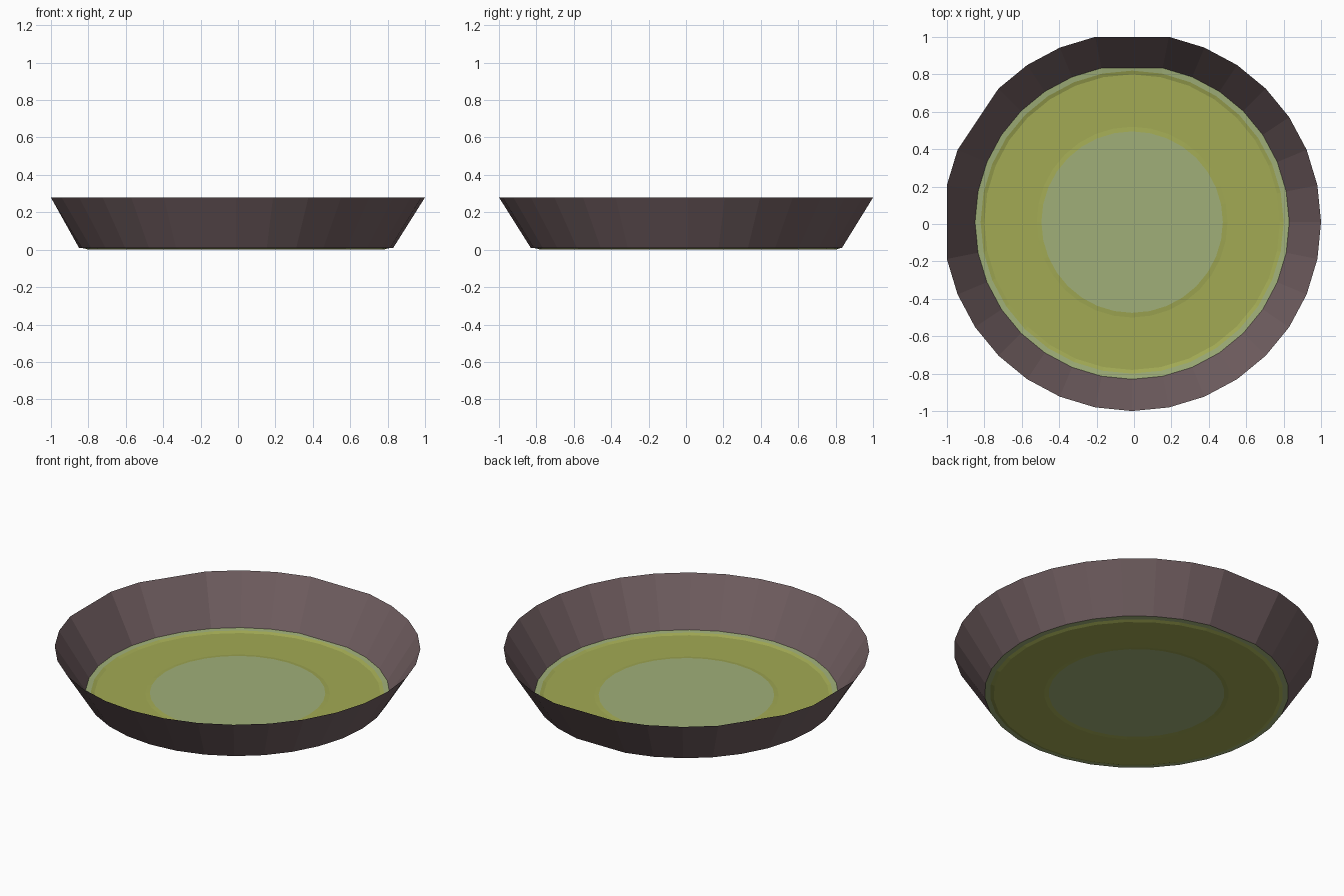
import bpy, bmesh, math

if "Cube" in bpy.data.objects:
    bpy.data.objects.remove(bpy.data.objects["Cube"])

N = 32                      # sides of the dish
CX, CY = -0.01, 0.01        # slight offset caused by the trimmed rim corners
TOP, LEFT, UPPER_LEFT = 8, 16, 13


def material(name, rgb):
    m = bpy.data.materials.new(name)
    m.diffuse_color = (*rgb, 1)
    m.use_nodes = True
    m.node_tree.nodes["Principled BSDF"].inputs["Base Color"].default_value = m.diffuse_color
    return m


brown = material("dark brown", (0.165, 0.113, 0.119))
olive = material("olive yellow", (0.36, 0.40, 0.088))
sage = material("sage green", (0.35, 0.43, 0.19))


def ring(bm, r, z, skip=()):
    """Circle of vertices by side index, leaving out skipped corners."""
    return {i: bm.verts.new((CX + r * math.cos(2 * math.pi * i / N),
                             CY + r * math.sin(2 * math.pi * i / N), z))
            for i in range(N) if i not in skip}


def bridge(bm, lower, upper, mat=0):
    """Join two rings; a corner missing from either one is spanned."""
    common = [i for i in range(N) if i in lower and i in upper]
    for a, b in zip(common, common[1:] + [common[0] + N]):
        span = [i % N for i in range(a, b + 1)]
        face = bm.faces.new([lower[i] for i in span if i in lower] +
                            [upper[i] for i in reversed(span) if i in upper])
        face.material_index = mat


def finish(bm, name, mats):
    me = bpy.data.meshes.new(name)
    bm.to_mesh(me)
    bm.free()
    for m in mats:
        me.materials.append(m)
    ob = bpy.data.objects.new(name, me)
    bpy.context.collection.objects.link(ob)


# Flared wall, an open single-sheet band
bm = bmesh.new()
bridge(bm, ring(bm, 0.84, 0.01, (TOP,)),
       ring(bm, 1.01, 0.28, (TOP, LEFT, UPPER_LEFT)))
finish(bm, "dish_wall", [brown])

# Floor: sage edge, olive band, sage centre
bm = bmesh.new()
edge = ring(bm, 0.84, 0.01, (TOP,))
outer = ring(bm, 0.81, 0.007)
foot = ring(bm, 0.79, 0.0)
step = ring(bm, 0.51, 0.0)
centre = ring(bm, 0.485, 0.003)
bridge(bm, outer, edge, 1)
bridge(bm, foot, outer)
bridge(bm, step, foot)
bridge(bm, centre, step)
bm.faces.new(list(centre.values())).material_index = 1
bmesh.ops.recalc_face_normals(bm, faces=bm.faces)
if sum(f.normal.z for f in bm.faces) < 0:
    bmesh.ops.reverse_faces(bm, faces=bm.faces)
finish(bm, "dish_floor", [olive, sage])
